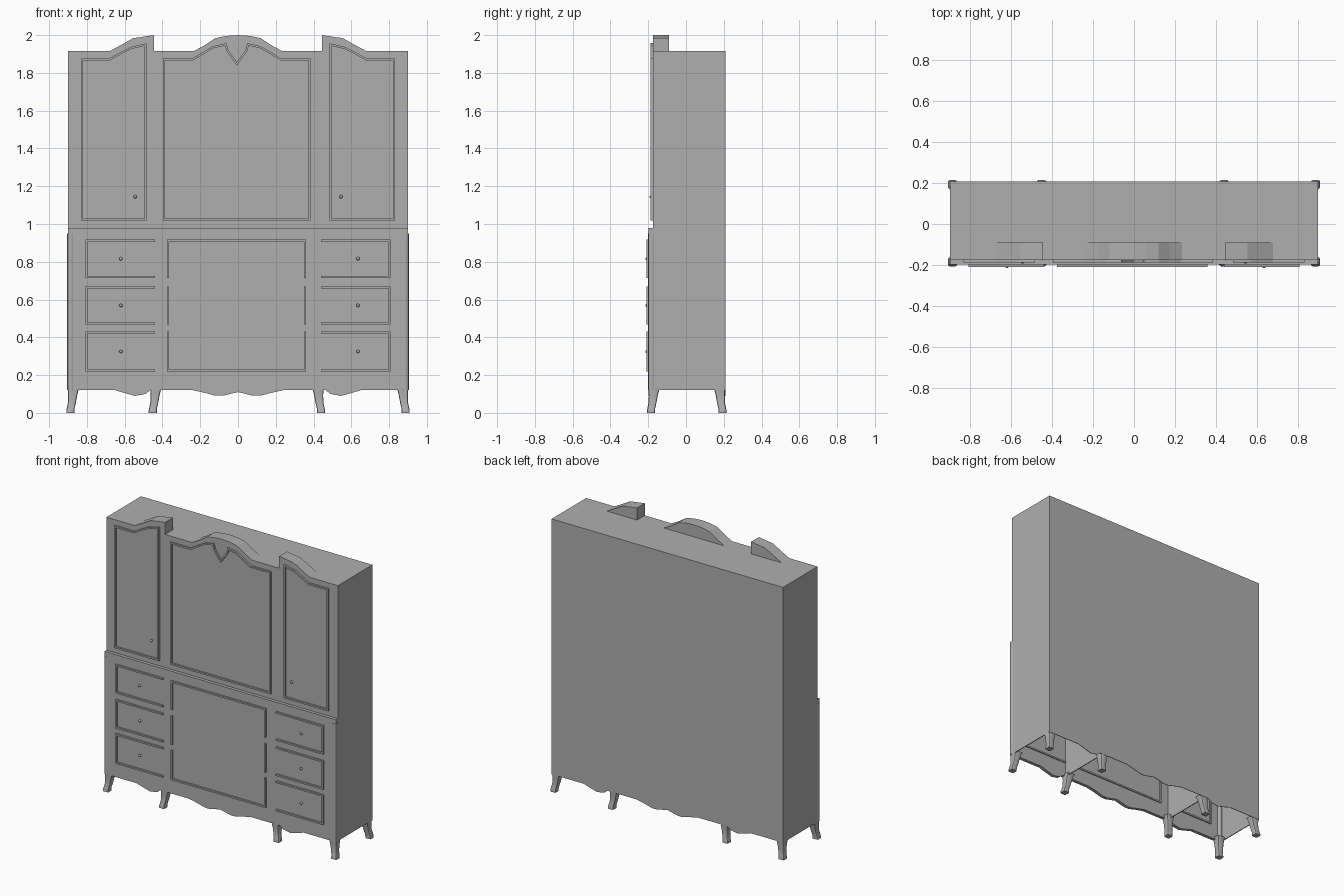
import bpy, bmesh, math
from mathutils import Vector

if "Cube" in bpy.data.objects:
    bpy.data.objects.remove(bpy.data.objects["Cube"])

YU, YL, YB = -0.176, -0.198, 0.208   # upper face, lower face, back

# Darker grey finish shared by every part
grey = bpy.data.materials.new("grey_finish")
grey.diffuse_color = (0.43, 0.43, 0.43, 1)
grey.use_nodes = True
grey.node_tree.nodes["Principled BSDF"].inputs["Base Color"].default_value = grey.diffuse_color


def finish(name, bm, smooth=False):
    bmesh.ops.recalc_face_normals(bm, faces=bm.faces)
    me = bpy.data.meshes.new(name)
    bm.to_mesh(me)
    bm.free()
    me.materials.append(grey)
    ob = bpy.data.objects.new(name, me)
    bpy.context.collection.objects.link(ob)
    if smooth:
        for p in me.polygons:
            p.use_smooth = True
    return ob


def slab(name, pts, y0, y1):
    """Extrude an (x, z) outline from y0 to y1."""
    bm = bmesh.new()
    f = bm.faces.new([bm.verts.new((x, y0, z)) for x, z in pts])
    r = bmesh.ops.extrude_face_region(bm, geom=[f])
    vs = [g for g in r["geom"] if isinstance(g, bmesh.types.BMVert)]
    bmesh.ops.translate(bm, verts=vs, vec=(0, y1 - y0, 0))
    return finish(name, bm)


def box(name, x0, x1, y0, y1, z0, z1):
    return slab(name, [(x0, z0), (x1, z0), (x1, z1), (x0, z1)], y0, y1)


def mir(pts):
    return [(-x, z) for x, z in reversed(pts)]


def moulding(name, pts, y, closed=True, w=0.011):
    """Mitred bead along a clockwise (x, z) path, lying inside it."""
    sec = [(0, .03), (0, -.012), (w, -.012), (w, .03)]
    P = [Vector(p) for p in pts]
    n = len(P)
    bm = bmesh.new()
    rings = []
    for i, p in enumerate(P):
        ds = []
        if closed or i > 0:
            ds.append((p - P[i - 1]).normalized())
        if closed or i < n - 1:
            ds.append((P[(i + 1) % n] - p).normalized())
        ns = [Vector((d.y, -d.x)) for d in ds]
        m = sum(ns, Vector((0, 0))).normalized()
        m /= max(m.dot(ns[0]), 0.35)
        rings.append([bm.verts.new((p.x + m.x * o, y + h, p.y + m.y * o)) for o, h in sec])
    k = len(sec)
    for i in range(n if closed else n - 1):
        a, b = rings[i], rings[(i + 1) % n]
        for j in range(k):
            bm.faces.new((a[j], a[(j + 1) % k], b[(j + 1) % k], b[j]))
    if not closed:
        bm.faces.new(rings[0])
        bm.faces.new(rings[-1])
    return finish(name, bm)


def knob(name, x, y, z):
    bm = bmesh.new()
    bmesh.ops.create_uvsphere(bm, u_segments=12, v_segments=8, radius=0.009)
    bmesh.ops.translate(bm, verts=bm.verts, vec=(x, y, z))
    finish(name, bm, True)


def leg(name, x, y, sx, sy):
    """Flared leg; (x, y) is the outer corner, sx/sy point outward."""
    rows = [(.135, 0, .062), (.12, 0, .055), (.09, -.001, .047), (.055, 0, .042),
            (.025, .006, .041), (.012, .009, .043), (0, .009, .043)]
    bm = bmesh.new()
    prev = None
    for z, out, w in rows:
        ring = [bm.verts.new((x + sx * (out - a * w), y + sy * (out - b * w), z))
                for a, b in ((0, 0), (1, 0), (1, 1), (0, 1))]
        if prev:
            for j in range(4):
                bm.faces.new((prev[j], prev[(j + 1) % 4], ring[(j + 1) % 4], ring[j]))
        else:
            bm.faces.new(ring)
        prev = ring
    bm.faces.new(prev)
    bmesh.ops.recalc_face_normals(bm, faces=bm.faces)
    # soften the vertical corners
    es = [e for e in bm.edges if abs(e.verts[0].co.z - e.verts[1].co.z) > .005]
    bmesh.ops.bevel(bm, geom=es, offset=.008, segments=2, affect='EDGES', profile=.5)
    ob = finish(name, bm)
    bpy.context.view_layer.objects.active = ob
    ob.select_set(True)
    bpy.ops.object.shade_smooth_by_angle(angle=math.radians(35))
    ob.select_set(False)


# Upper cabinet: front outline with three crests, plain box behind
side_crest = [(-.68, 1.915), (-.615, 1.95), (-.555, 1.984), (-.444, 2.0), (-.444, 1.915)]
mid_half = [(-.235, 1.915), (-.175, 1.947), (-.12, 1.984), (-.06, 1.996)]
top = [(-.9, 1.915)] + side_crest + mid_half + [(0, 2.0)] + mir(mid_half) + mir(side_crest) + [(.9, 1.915)]
slab("upper_front", [(-.9, .98)] + top + [(.9, .98)], YU, -.09)
box("upper_case", -.9, .9, -.09, YB, .98, 1.915)

# Lower cabinet: hollow, with scalloped front and back boards
side_apron = [(-.9, .12), (-.65, .12), (-.6, .105), (-.545, .09), (-.49, .1), (-.465, .12)]
mid_apron = [(-.41, .12), (-.24, .12), (-.17, .105), (-.12, .091), (-.08, .091)]
bottom = side_apron + mid_apron + [(0, .11)] + mir(mid_apron) + mir(side_apron)
outline = bottom + [(.9, .98), (-.9, .98)]
slab("lower_front", outline, YL, YL + .023)
slab("lower_back", outline, YB - .004, YB)
for s, n in ((-1, "left"), (1, "right")):
    a, b = sorted((s * .9, s * .894))
    box(n + "_side", a, b, YL + .023, YB - .004, .12, .98)
    box(n + "_partition", s * .44 - .003, s * .44 + .003, YL + .023, YB - .004, .12, .98)
    # rounded corner post
    bm = bmesh.new()
    bmesh.ops.create_cone(bm, cap_ends=True, segments=16, radius1=.02, radius2=.02, depth=.83)
    bmesh.ops.translate(bm, verts=bm.verts, vec=(s * .884, -.181, .535))
    finish(n + "_corner_post", bm)
    # legs
    for yy, sy, m in ((YL, -1, "front"), (YB - .002, 1, "back")):
        leg(f"{n}_{m}_corner_leg", s * .9, yy, s, sy)
        leg(f"{n}_{m}_middle_leg", -.464 if s < 0 else .452, yy, s, sy)

# Upper door and centre panel mouldings
door = [(-.832, 1.018), (-.832, 1.877), (-.68, 1.877), (-.625, 1.908), (-.57, 1.936), (-.485, 1.957), (-.485, 1.018)]
moulding("left_door_moulding", door, YU)
moulding("right_door_moulding", mir(door), YU)
half = [(-.391, 1.018), (-.391, 1.877), (-.235, 1.877), (-.18, 1.91), (-.125, 1.942), (-.055, 1.957)]
path = half + [(-.045, 1.92), (0, 1.858)] + mir([(-.045, 1.92)]) + mir(half)
moulding("centre_panel_moulding", [(x - .006, z) for x, z in path], YU)
for s in (-1, 1):
    knob("door_knob", s * .545, YU - .008, 1.145)

# Drawer mouldings (open toward the centre), centre panel bars and knobs
levels = [(.715, .917), (.468, .67), (.22, .43)]
for i, (z0, z1) in enumerate(levels):
    right = [(.44, z1), (.808, z1), (.808, z0), (.44, z0)]
    moulding(f"right_drawer_moulding_{i}", right, YL, False)
    moulding(f"left_drawer_moulding_{i}", mir(right), YL, False)
    for x in (-.62, .635):
        knob("drawer_knob", x, YL - .008, (z0 + z1) / 2)
    xl, xr = -.377, .36
    if i == 0:
        moulding("centre_top_bar", [(xl, z0), (xl, z1), (xr, z1), (xr, z0)], YL, False)
    elif i == 1:
        moulding("centre_left_bar", [(xl, z0), (xl, z1)], YL, False)
        moulding("centre_right_bar", [(xr, z1), (xr, z0)], YL, False)
    else:
        moulding("centre_bottom_bar", [(xr, z1), (xr, z0), (xl, z0), (xl, z1)], YL, False)
